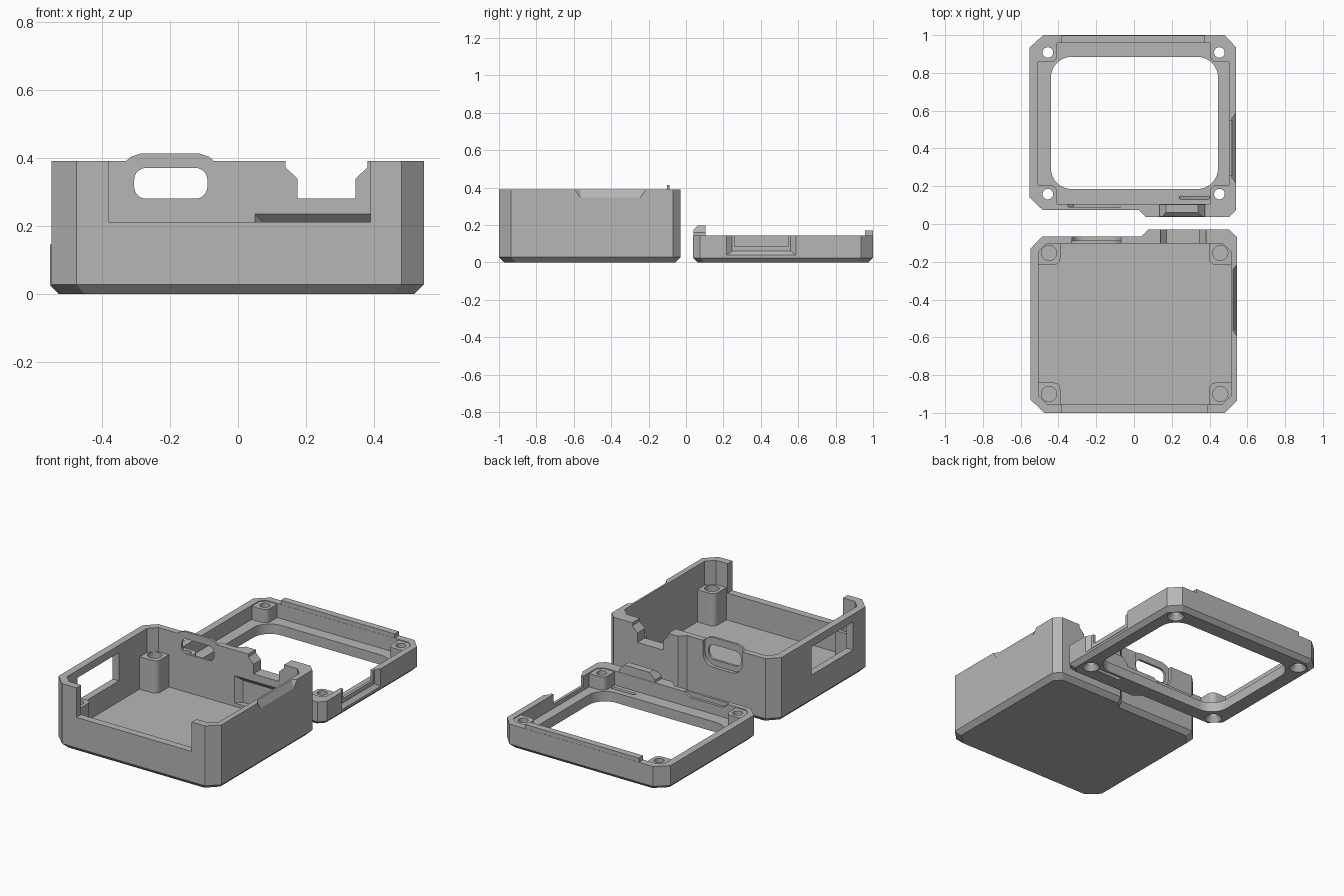
import bpy, bmesh, math

if "Cube" in bpy.data.objects:
    bpy.data.objects.remove(bpy.data.objects["Cube"])

plastic = bpy.data.materials.new("grey plastic")
plastic.diffuse_color = (0.47, 0.47, 0.47, 1)
plastic.use_nodes = True
plastic.node_tree.nodes["Principled BSDF"].inputs["Base Color"].default_value = plastic.diffuse_color


def make(name, bm):
    bmesh.ops.recalc_face_normals(bm, faces=bm.faces)
    me = bpy.data.meshes.new(name)
    bm.to_mesh(me)
    bm.free()
    me.materials.append(plastic)
    ob = bpy.data.objects.new(name, me)
    bpy.context.collection.objects.link(ob)
    return ob


def loft(name, rings):
    """Skin a stack of equal-length rings and cap both ends."""
    bm = bmesh.new()
    vs = [[bm.verts.new(p) for p in r] for r in rings]
    n = len(vs[0])
    for a, b in zip(vs, vs[1:]):
        for i in range(n):
            bm.faces.new((a[i], a[(i + 1) % n], b[(i + 1) % n], b[i]))
    bm.faces.new(vs[0])
    bm.faces.new(vs[-1])
    return make(name, bm)


def prism_z(name, pts, z0, z1):
    return loft(name, [[(x, y, z) for x, y in pts] for z in (z0, z1)])


def prism_y(name, pts, y0, y1):
    return loft(name, [[(x, y, z) for x, z in pts] for y in (y0, y1)])


def box(name, x0, x1, y0, y1, z0, z1):
    return prism_z(name, [(x0, y0), (x1, y0), (x1, y1), (x0, y1)], z0, z1)


def rounded(x0, x1, y0, y1, r, n=8):
    pts = []
    for k, (cx, cy) in enumerate([(x1 - r, y1 - r), (x0 + r, y1 - r),
                                  (x0 + r, y0 + r), (x1 - r, y0 + r)]):
        for i in range(n + 1):
            a = math.pi / 2 * (k + i / n)
            pts.append((cx + r * math.cos(a), cy + r * math.sin(a)))
    return pts


def cone(name, cx, cy, r0, r1, z0, z1, n=28):
    return loft(name, [[(cx + r * math.cos(2 * math.pi * i / n),
                         cy + r * math.sin(2 * math.pi * i / n), z)
                        for i in range(n)] for r, z in ((r0, z0), (r1, z1))])


def chamfered(x0, x1, y0, y1, c):
    return [(x0 + c, y0), (x1 - c, y0), (x1, y0 + c), (x1, y1 - c),
            (x1 - c, y1), (x0 + c, y1), (x0, y1 - c), (x0, y0 + c)]


def shell(name, pts, h, cham):
    """Extruded outline with a chamfered bottom edge."""
    xs, ys = [p[0] for p in pts], [p[1] for p in pts]
    cx, cy = (min(xs) + max(xs)) / 2, (min(ys) + max(ys)) / 2
    sx = 1 - 2 * cham / (max(xs) - min(xs))
    sy = 1 - 2 * cham / (max(ys) - min(ys))
    low = [(cx + (x - cx) * sx, cy + (y - cy) * sy, 0) for x, y in pts]
    return loft(name, [low, [(x, y, cham) for x, y in pts],
                       [(x, y, h) for x, y in pts]])


def boolean(ob, tool, op):
    m = ob.modifiers.new(op, 'BOOLEAN')
    m.operation, m.object, m.solver = op, tool, 'EXACT'
    bpy.context.view_layer.objects.active = ob
    bpy.ops.object.modifier_apply(modifier=m.name)
    bpy.data.objects.remove(tool, do_unlink=True)


def cut(ob, tool):
    boolean(ob, tool, 'DIFFERENCE')


def add(ob, tool):
    boolean(ob, tool, 'UNION')


def pillar(wx, wy, dx, dy, size, z0, z1):
    """Corner screw post: wall corner at wx, wy, growing along dx, dy."""
    r, e = 0.035, 0.004
    pts = [(-e, -e), (size, -e)]
    pts += [(size - r + r * math.cos(a), size - r + r * math.sin(a))
            for a in (math.pi / 2 * i / 6 for i in range(7))]
    pts += [(-e, size)]
    return prism_z("post", [(wx + dx * x, wy + dy * y) for x, y in pts], z0, z1)


# ---- case: deep tray with a stepped back wall
case = shell("case", [(-0.475, -1), (0.48, -1), (0.546, -0.935), (0.546, -0.07),
                      (0.505, -0.03), (0.075, -0.03), (0.038, -0.066),
                      (-0.485, -0.066), (-0.548, -0.13), (-0.548, -0.93)], 0.39, 0.028)
cut(case, prism_z("cavity", chamfered(-0.505, 0.513, -0.955, -0.102, 0.045), 0.05, 0.6))

# screw posts with blind holes
for wx, dx, hx in ((-0.505, 1, -0.45), (0.513, -1, 0.457)):
    for wy, dy, hy in ((-0.955, 1, -0.9), (-0.102, -1, -0.153)):
        add(case, pillar(wx, wy, dx, dy, 0.115, 0.04, 0.245))
        cut(case, cone("hole", hx, hy, 0.04, 0.04, 0.12, 0.3))

# thin hump above the plug opening, then recess and opening
hump = [(-0.33, 0.3), (-0.07, 0.3), (-0.07, 0.39), (-0.085, 0.403), (-0.115, 0.413),
        (-0.285, 0.413), (-0.315, 0.403), (-0.33, 0.39)]
add(case, prism_y("hump", hump, -0.102, -0.088))
cut(case, prism_y("plug_recess", rounded(-0.33, -0.067, 0.245, 0.45, 0.07), -0.088, -0.02))
cut(case, prism_y("plug_opening", rounded(-0.305, -0.09, 0.28, 0.37, 0.035), -0.15, 0))

# flared cable notch in the back wall
cut(case, prism_y("cable_notch", [(0.175, 0.28), (0.345, 0.28), (0.345, 0.338), (0.38, 0.372),
                                  (0.38, 0.5), (0.14, 0.5), (0.14, 0.372), (0.175, 0.338)],
                  -0.15, 0))
# pocket below the notch, with sloped ceiling and end
cut(case, loft("pocket", [
    [(0.045, -0.107, 0.07), (0.395, -0.107, 0.07), (0.395, -0.107, 0.24), (0.045, -0.107, 0.24)],
    [(0.08, -0.068, 0.07), (0.395, -0.068, 0.07), (0.395, -0.068, 0.203), (0.08, -0.068, 0.203)]]))

# front opening, side window and side grip bevel
cut(case, box("front_opening", -0.38, 0.39, -1.1, -0.94, 0.212, 0.5))
cut(case, box("side_window", -0.6, -0.49, -0.81, -0.415, 0.175, 0.345))
cut(case, loft("grip_bevel", [
    [(0.551, -0.565, 0.338), (0.551, -0.245, 0.338), (0.551, -0.2, 0.4), (0.551, -0.61, 0.4)],
    [(0.522, -0.565, 0.395), (0.522, -0.245, 0.395), (0.522, -0.235, 0.4), (0.522, -0.575, 0.4)]]))

# ---- lid: shallow frame with a large rounded window
lid = shell("lid", [(-0.485, 0.075), (0.025, 0.075), (0.062, 0.038), (0.505, 0.038),
                    (0.541, 0.075), (0.541, 0.935), (0.48, 1), (-0.48, 1),
                    (-0.552, 0.935), (-0.552, 0.14)], 0.145, 0.025)
cut(lid, prism_z("lid_cavity", chamfered(-0.508, 0.503, 0.106, 0.957, 0.03), 0.06, 0.4))
cut(lid, prism_z("lid_window", rounded(-0.44, 0.445, 0.185, 0.885, 0.11), -0.1, 0.2))

# grip recess and cable gap in the right wall
cut(lid, loft("grip_recess", [
    [(0.55, 0.205, 0.03), (0.55, 0.6, 0.03), (0.55, 0.6, 0.2), (0.55, 0.205, 0.2)],
    [(0.52, 0.245, 0.06), (0.52, 0.56, 0.06), (0.52, 0.56, 0.2), (0.52, 0.245, 0.2)]]))
cut(lid, box("wall_gap", 0.49, 0.6, 0.26, 0.545, 0.085, 0.3))

# screw posts with countersunk through holes
for wx, dx, hx in ((-0.508, 1, -0.456), (0.503, -1, 0.452)):
    for wy, dy, hy in ((0.106, 1, 0.158), (0.957, -1, 0.908)):
        add(lid, pillar(wx, wy, dx, dy, 0.1, 0.05, 0.14))
        cut(lid, cone("screw_hole", hx, hy, 0.028, 0.028, -0.1, 0.3))
        cut(lid, cone("countersink", hx, hy, 0.052, 0.028, -0.005, 0.03))

# tongue on the back wall, slot for the hump, slanted strap slit
add(lid, box("back_tongue", -0.385, 0.375, 0.958, 0.999, 0.1, 0.17))
cut(lid, prism_y("hump_slot", [(-0.35, 0.2), (-0.35, 0.14), (-0.32, 0.118), (-0.1, 0.118),
                               (-0.065, 0.14), (-0.065, 0.2)], 0.09, 0.12))
cut(lid, loft("strap_slit", [
    [(x, y + 0.025, -0.01) for x, y in rounded(0.24, 0.4, 0.127, 0.147, 0.009, 4)],
    [(x, y, 0.07) for x, y in rounded(0.24, 0.4, 0.127, 0.147, 0.009, 4)]]))

# tab that closes the cable notch, sloped toward the front
tab = [(0.135, 0.1), (0.375, 0.1), (0.375, 0.16), (0.34, 0.197), (0.17, 0.197), (0.135, 0.16)]
add(lid, prism_y("notch_tab", tab, 0.04, 0.104))
cut(lid, loft("tab_slope", [[(x, 0.03, 0.165), (x, 0.075, 0.21), (x, 0.03, 0.21)]
                            for x in (0.1, 0.42)]))

# smooth the round parts while keeping the edges sharp
for ob in (case, lid):
    bpy.ops.object.select_all(action='DESELECT')
    ob.select_set(True)
    bpy.context.view_layer.objects.active = ob
    bpy.ops.object.shade_smooth_by_angle(angle=math.radians(25))
